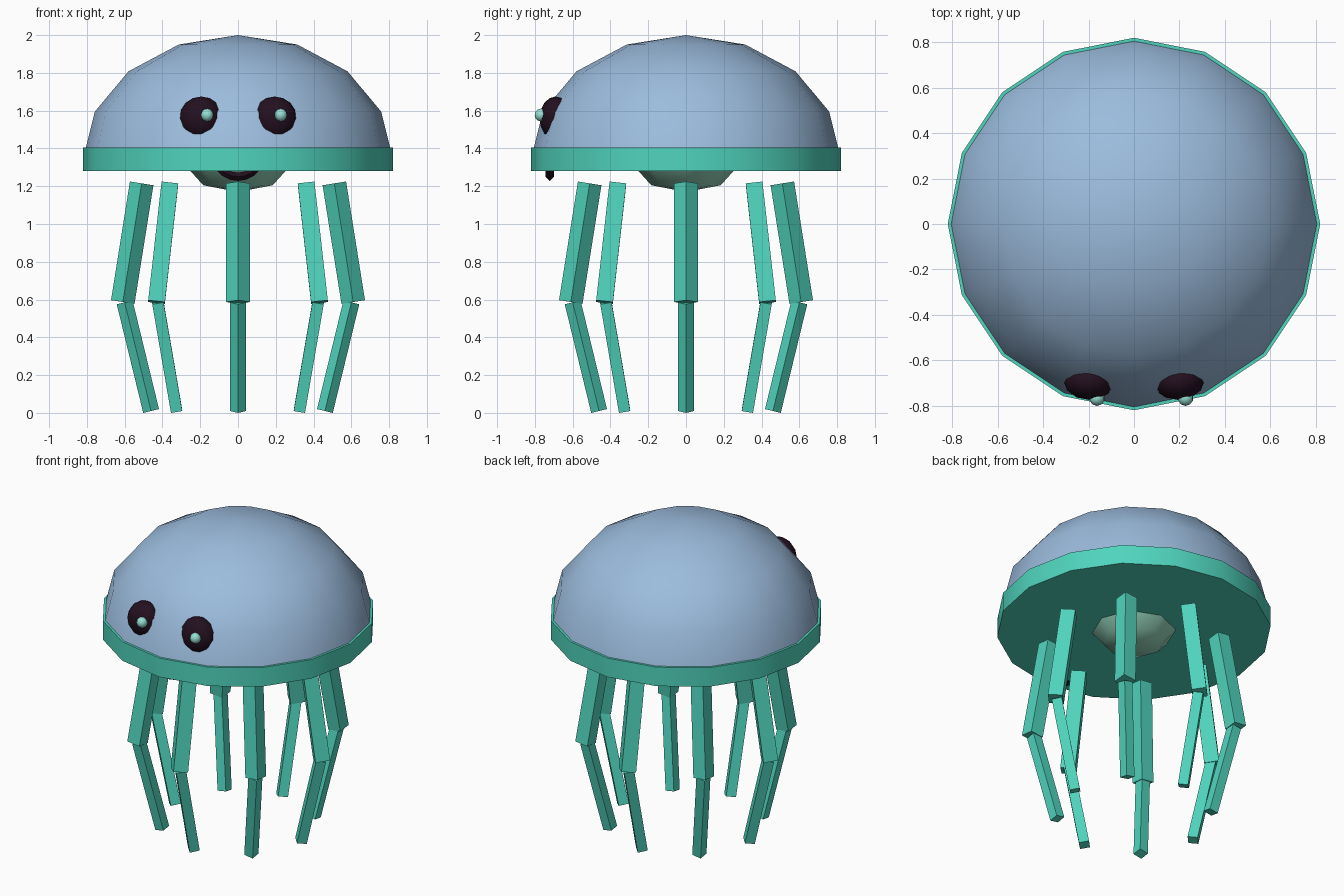
import bpy, bmesh, math
from mathutils import Matrix, Vector

if "Cube" in bpy.data.objects:
    bpy.data.objects.remove(bpy.data.objects["Cube"])


def material(name, rgb):
    m = bpy.data.materials.new(name)
    m.diffuse_color = (*rgb, 1)
    m.use_nodes = True
    m.node_tree.nodes["Principled BSDF"].inputs["Base Color"].default_value = m.diffuse_color
    return m


BLUE = material("soft blue", (0.33, 0.50, 0.72))
TEAL = material("teal", (0.08, 0.66, 0.51))
DARK = material("dark plum", (0.017, 0.005, 0.014))
MINT = material("pale mint", (0.30, 0.66, 0.50))
GLINT = material("pale aqua", (0.30, 0.73, 0.65))


def finish(name, bm, mat):
    bmesh.ops.recalc_face_normals(bm, faces=bm.faces)
    me = bpy.data.meshes.new(name)
    bm.to_mesh(me)
    bm.free()
    me.materials.append(mat)
    ob = bpy.data.objects.new(name, me)
    bpy.context.collection.objects.link(ob)
    return ob


def ellipsoid(name, centre, radii, segs, rings, mat, cut_z=None):
    bm = bmesh.new()
    bmesh.ops.create_uvsphere(bm, u_segments=segs, v_segments=rings, radius=1,
                              matrix=Matrix.Translation(centre) @ Matrix.Diagonal((*radii, 1)))
    if cut_z is not None:
        bmesh.ops.bisect_plane(bm, geom=bm.verts[:] + bm.edges[:] + bm.faces[:], dist=1e-5,
                               plane_co=(0, 0, cut_z), plane_no=(0, 0, 1), clear_inner=True)
    return finish(name, bm, mat)


def rod(name, a, b, radius, segs, mat, turn=0.0):
    """Prism between two points in the xz plane, turned about z."""
    a, b = Vector(a), Vector(b)
    d = b - a
    tilt = Matrix.Rotation(math.atan2(d.x, d.z), 4, 'Y')
    bm = bmesh.new()
    bmesh.ops.create_cone(bm, cap_ends=True, segments=segs, radius1=radius, radius2=radius,
                          depth=d.length,
                          matrix=Matrix.Rotation(turn, 4, 'Z') @ Matrix.Translation((a + b) / 2) @ tilt)
    return finish(name, bm, mat)


# Bell: upper half of a flattened sphere, with a rim band below
ellipsoid("dome", (0, 0, 1.345), (0.82, 0.82, 0.655), 16, 8, BLUE, cut_z=1.345)
rod("rim_band", (0, 0, 1.28), (0, 0, 1.405), 0.82, 16, TEAL)
ellipsoid("underside_bulge", (0, 0, 1.29), (0.26, 0.26, 0.12), 8, 4, MINT)

# Eight jointed square tentacles
for i in range(8):
    turn = i * math.pi / 4
    rod(f"upper_tentacle_{i + 1}", (0.61, 0, 0.587), (0.51, 0, 1.215), 0.063, 4, TEAL, turn)
    rod(f"lower_tentacle_{i + 1}", (0.46, 0, 0.01), (0.60, 0, 0.585), 0.043, 4, TEAL, turn)

# Eyes with off-centre glints
for side, s in (("left", -1), ("right", 1)):
    ellipsoid(f"{side}_eye", (0.195 * s, -0.69, 1.56), (0.115, 0.085, 0.115), 12, 8, DARK)
    ellipsoid(f"{side}_eye_glint", (0.195 * s + 0.032, -0.767, 1.577), (0.034,) * 3, 10, 8, GLINT)

# Smile: half ring with a diamond section, peeking out under the rim
bm = bmesh.new()
mid = Vector((0, -0.722, 1.375))
loop = [bm.verts.new(mid + Vector((-0.125 + 0.022 * math.cos(k * math.pi / 2),
                                   0.022 * math.sin(k * math.pi / 2), 0))) for k in range(4)]
edges = [bm.edges.new((loop[k], loop[(k + 1) % 4])) for k in range(4)]
bmesh.ops.spin(bm, geom=loop + edges, cent=mid, axis=(0, 1, 0), angle=-math.pi, steps=10)
bmesh.ops.holes_fill(bm, edges=[e for e in bm.edges if e.is_boundary])
finish("smile", bm, DARK)

# Smooth shading on the rounded parts, sharp tentacle edges
bpy.ops.object.select_all(action='SELECT')
bpy.context.view_layer.objects.active = bpy.data.objects["dome"]
bpy.ops.object.shade_smooth_by_angle(angle=math.radians(40))
